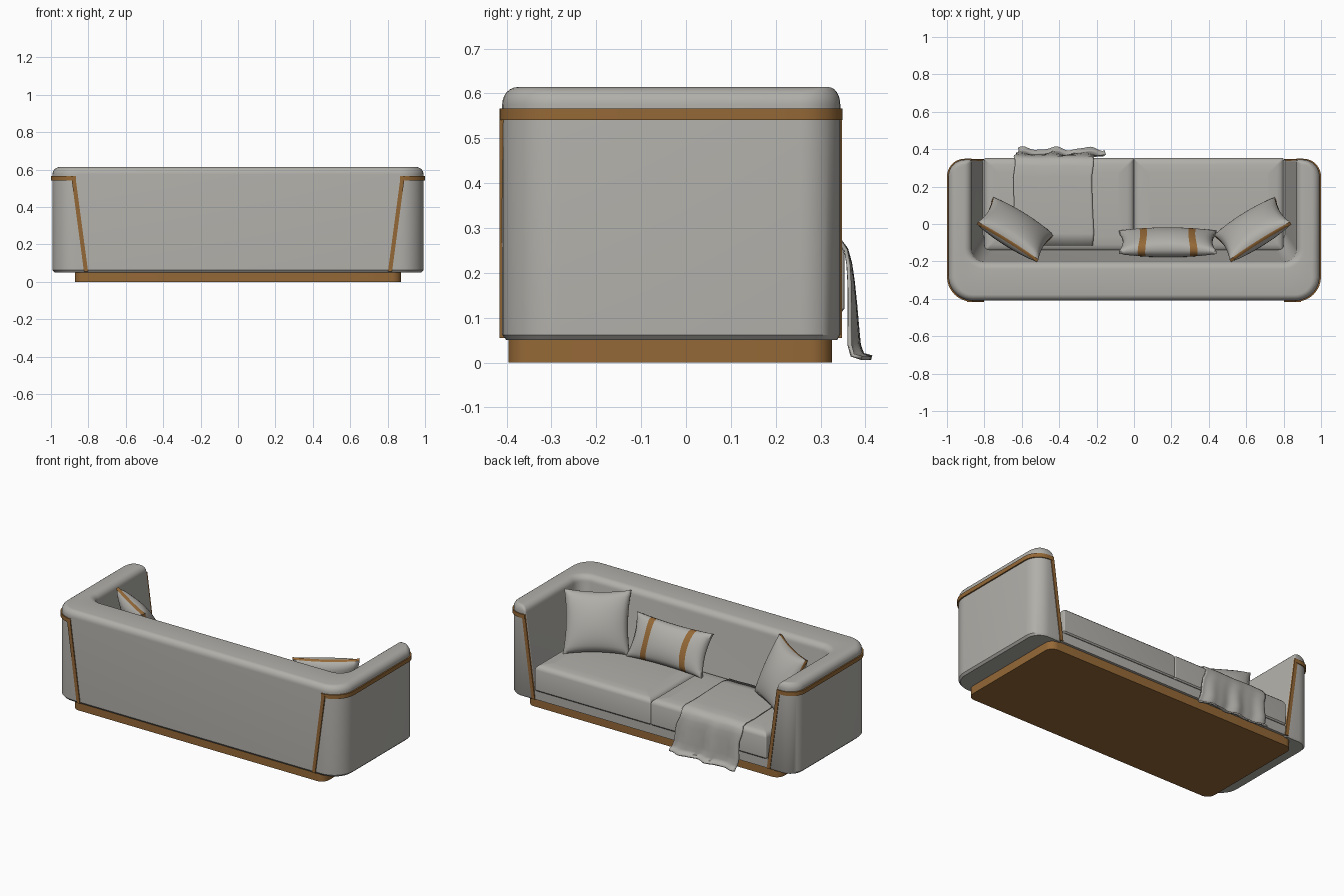
import bpy, bmesh, math
from mathutils import Matrix, Vector

if "Cube" in bpy.data.objects:
    bpy.data.objects.remove(bpy.data.objects["Cube"])


def material(name, rgb):
    m = bpy.data.materials.new(name)
    m.diffuse_color = (*rgb, 1)
    m.use_nodes = True
    m.node_tree.nodes["Principled BSDF"].inputs["Base Color"].default_value = m.diffuse_color
    return m


GREY = material("warm grey fabric", (0.44, 0.43, 0.40))
BROWN = material("brown leather", (0.30, 0.14, 0.038))


def finish(name, bm, mats, angle=35):
    bmesh.ops.recalc_face_normals(bm, faces=bm.faces)
    me = bpy.data.meshes.new(name)
    bm.to_mesh(me)
    bm.free()
    for m in mats:
        me.materials.append(m)
    ob = bpy.data.objects.new(name, me)
    bpy.context.collection.objects.link(ob)
    bpy.ops.object.select_all(action='DESELECT')
    ob.select_set(True)
    bpy.context.view_layer.objects.active = ob
    bpy.ops.object.shade_smooth_by_angle(angle=math.radians(angle))
    return ob


def fillet(corners, n=8):
    """Round each (x, y, radius) corner of a closed outline."""
    out = []
    for i, (x, y, r) in enumerate(corners):
        p = Vector((x, y))
        if r <= 0:
            out.append(p)
            continue
        a = (Vector(corners[i - 1][:2]) - p).normalized()
        b = (Vector(corners[(i + 1) % len(corners)][:2]) - p).normalized()
        c = p + (a + b) * r          # right-angled corners only
        for k in range(n + 1):
            t = math.pi / 2 * k / n
            out.append(c - b * r * math.cos(t) - a * r * math.sin(t))
    return out


def loft(name, rings, mat, start=0):
    """Stack (z, outline) rings into a solid; caps are strips of quads paired from start."""
    bm = bmesh.new()
    loops = [[bm.verts.new((p.x, p.y, z)) for p in pts] for z, pts in rings]
    n = len(loops[0])
    for lo, hi in zip(loops, loops[1:]):
        for i in range(n):
            j = (i + 1) % n
            bm.faces.new((lo[i], lo[j], hi[j], hi[i]))
    for ring in (loops[0], loops[-1]):
        for k in range(n // 2 - 1):
            bm.faces.new([ring[i % n] for i in (start + k, start + k + 1,
                                                start - 2 - k, start - 1 - k)])
    return finish(name, bm, [mat])


def rounded_rect(x0, x1, y0, y1, r, d=0):
    x0, x1, y0, y1 = x0 + d, x1 - d, y0 + d, y1 - d
    return fillet([(x0, y0, r), (x1, y0, r), (x1, y1, r), (x0, y1, r)])


def inner_x(z):
    return 0.80 + 0.068 * (z - 0.05) / 0.51


def shell_outline(z, d):
    """U-shaped plan of back and arms; inner walls lean outward with height."""
    xo, yb, yf = 0.992 - d, -0.41 + 0.8 * d, 0.344 - 0.6 * d
    xi = inner_x(min(z, 0.565)) + d
    yi = -0.10 - 0.10 * (min(z, 0.565) - 0.05) / 0.51 - d
    ri = 0.012
    rb, rf = 0.13 - d, min(0.09 - d, xo - xi - ri - 0.004)
    return fillet([(-xo, yb, rb), (xo, yb, rb), (xo, yf, rf), (xi, yf, ri),
                   (xi, yi, 0.07 + d), (-xi, yi, 0.07 + d), (-xi, yf, ri), (-xo, yf, rf)])


# plinth
loft("plinth", [(0, rounded_rect(-0.872, 0.872, -0.396, 0.326, 0.05)),
                (0.056, rounded_rect(-0.872, 0.872, -0.396, 0.326, 0.05))], BROWN)

# back and arms in one shell with a rolled top
levels = [(0.05, 0.012), (0.062, 0), (0.575, 0)]
levels += [(0.575 + 0.039 * math.sin(math.radians(a)), 0.042 * (1 - math.cos(math.radians(a))))
           for a in (15, 30, 45, 60, 75, 88)]
loft("back_and_arms", [(z, shell_outline(z, d)) for z, d in levels], GREY, start=63)

# seat rail and two cushions
loft("seat_rail", [(0.055, rounded_rect(-0.815, 0.815, -0.2, 0.342, 0.01)),
                   (0.112, rounded_rect(-0.815, 0.815, -0.2, 0.342, 0.01))], GREY)
cushion = [(0.112, 0.006), (0.12, 0), (0.244, 0), (0.258, 0.005),
           (0.268, 0.016), (0.273, 0.035), (0.277, 0.08)]
for side, x0, x1 in (("left", -0.80, 0.0), ("right", 0.0, 0.80)):
    loft(side + "_seat_cushion",
         [(z, rounded_rect(x0, x1, -0.145, 0.353, 0.008, d)) for z, d in cushion], GREY)

# brown trim: a band round each arm and a slanted strip at both ends
for side, s in (("left", -1), ("right", 1)):
    band = fillet([(s * 0.87, -0.416, 0), (s * 1.0, -0.416, 0.135), (s * 1.0, 0.349, 0.095),
                   (s * 0.87, 0.349, 0), (s * 0.87, 0.335, 0), (s * 0.982, 0.335, 0.08),
                   (s * 0.982, -0.40, 0.12), (s * 0.87, -0.40, 0)])
    loft(side + "_trim_band", [(0.541, band), (0.566, band)], BROWN)
    for end, ya, yb in (("back", -0.416, -0.39), ("front", 0.325, 0.348)):
        rings = []
        for z in (0.055, 0.566):
            xa = inner_x(z) + 0.001
            rings.append((z, [Vector((s * x, y)) for x, y in
                              ((xa, ya), (xa + 0.022, ya), (xa + 0.022, yb), (xa, yb))]))
        loft(f"{side}_{end}_trim_strip", rings, BROWN)


def pillow(name, w, h, t, place, yaw, lean, rim_brown, strap=None):
    """Puffed pillow with pinched sides; strap = (inner, outer) distance from the middle."""
    nu, nv, rim = 26, 20, 0.009
    bm = bmesh.new()
    sheets = []
    for s in (1, -1):
        sheet = []
        for i in range(nu + 1):
            u = 2 * i / nu - 1
            col = []
            for j in range(nv + 1):
                v = 2 * j / nv - 1
                puff = max((1 - u * u) * (1 - v * v), 0) ** 0.5
                col.append(bm.verts.new((w * u * (1 - 0.08 * (1 - v * v)),
                                         h * v * (1 - 0.08 * (1 - u * u)),
                                         s * (rim + (t - rim) * puff))))
            sheet.append(col)
        sheets.append(sheet)

    def strapped(i):
        return strap and strap[0] < abs(2 * (i + 0.5) / nu - 1) * w < strap[1]

    for sh in sheets:
        for i in range(nu):
            for j in range(nv):
                f = bm.faces.new((sh[i][j], sh[i + 1][j], sh[i + 1][j + 1], sh[i][j + 1]))
                f.material_index = 1 if strapped(i) else 0
    # rim faces
    edge = [(i, 0) for i in range(nu)] + [(nu, j) for j in range(nv)]
    edge += [(i, nv) for i in range(nu, 0, -1)] + [(0, j) for j in range(nv, 0, -1)]
    a, b = sheets
    for (i, j), (k, l) in zip(edge, edge[1:] + edge[:1]):
        f = bm.faces.new((a[i][j], a[k][l], b[k][l], b[i][j]))
        f.material_index = 1 if rim_brown or (j == l and strapped(min(i, k))) else 0
    bm.transform(Matrix.Translation(place) @ Matrix.Rotation(math.radians(yaw), 4, 'Z')
                 @ Matrix.Rotation(math.radians(90 + lean), 4, 'X'))
    finish(name, bm, [GREY, BROWN], 50)


# pillows
for side, s in (("left", -1), ("right", 1)):
    pillow(side + "_square_pillow", 0.19, 0.185, 0.075, (s * 0.635, -0.03, 0.44),
           s * 32, 25, True)
pillow("lumbar_pillow", 0.26, 0.13, 0.065, (0.18, -0.098, 0.392), 0, 25, False, (0.119, 0.161))

# throw blanket: lies on the seat, folds over the edge and pools on the floor
path = [(-0.115, 0.280), (-0.05, 0.284), (0.1, 0.286), (0.25, 0.285), (0.31, 0.282),
        (0.342, 0.273), (0.357, 0.252), (0.364, 0.22), (0.368, 0.18), (0.371, 0.13),
        (0.373, 0.08), (0.375, 0.04), (0.382, 0.018), (0.402, 0.011)]
bm = bmesh.new()
rows = []
for k, (y, z) in enumerate(path):
    drop = max(0, (0.27 - z) / 0.26)
    row = []
    for i in range(37):
        u = i / 36
        wave = math.sin(u * 17 + 0.6) + 0.4 * math.sin(u * 31)
        x = -0.64 + 0.42 * u + drop * (0.02 + 0.045 * u) + 0.006 * math.sin(k * 1.7)
        row.append(bm.verts.new((x, y + 0.009 * drop * wave, z + 0.0015 * math.sin(u * 12 + k))))
    rows.append(row)
for r0, r1 in zip(rows, rows[1:]):
    for i in range(36):
        bm.faces.new((r0[i], r0[i + 1], r1[i + 1], r1[i]))
throw = finish("throw_blanket", bm, [GREY], 60)
mod = throw.modifiers.new("thickness", 'SOLIDIFY')
mod.thickness = 0.008
mod.offset = 0
